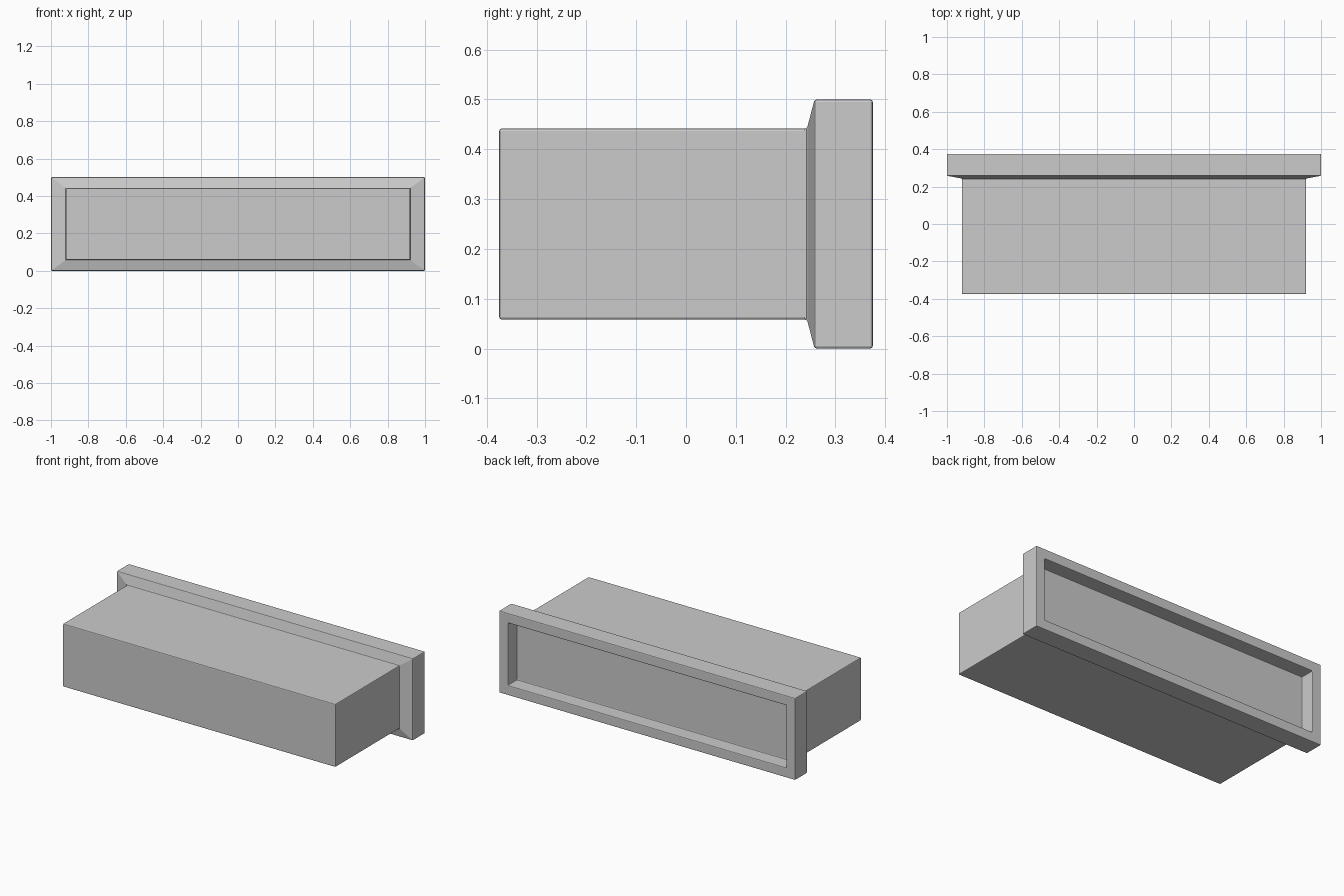
import bpy, bmesh

if "Cube" in bpy.data.objects:
    bpy.data.objects.remove(bpy.data.objects["Cube"])

MID_Z = 0.25

# Rectangular cross-sections along y: (y, half width, half height)
SECTIONS = [
    (-0.375, 0.92, 0.192),   # front end of body
    (0.243, 0.92, 0.192),    # body meets flange
    (0.258, 1.00, 0.25),     # sloped front of flange
    (0.375, 1.00, 0.25),     # back of flange
    (0.375, 0.94, 0.19),     # rim of recess
    (0.288, 0.94, 0.19),     # floor of recess
]


def ring(bm, y, hw, hh):
    return [bm.verts.new((sx * hw, y, MID_Z + sz * hh))
            for sx, sz in ((-1, -1), (1, -1), (1, 1), (-1, 1))]


# Flanged box: loft through the sections, capped at both ends
bm = bmesh.new()
rings = [ring(bm, *s) for s in SECTIONS]
for a, b in zip(rings, rings[1:]):
    for i in range(4):
        j = (i + 1) % 4
        bm.faces.new((a[i], a[j], b[j], b[i]))
bm.faces.new(rings[0])
bm.faces.new(rings[-1])
bmesh.ops.recalc_face_normals(bm, faces=bm.faces)

mesh = bpy.data.meshes.new("flanged_box")
bm.to_mesh(mesh)
bm.free()
box = bpy.data.objects.new("flanged_box", mesh)
bpy.context.collection.objects.link(box)

# Fine edge chamfers
bevel = box.modifiers.new("edge_chamfer", 'BEVEL')
bevel.width = 0.005
bevel.segments = 2
bevel.limit_method = 'ANGLE'
bevel.angle_limit = 0.5
